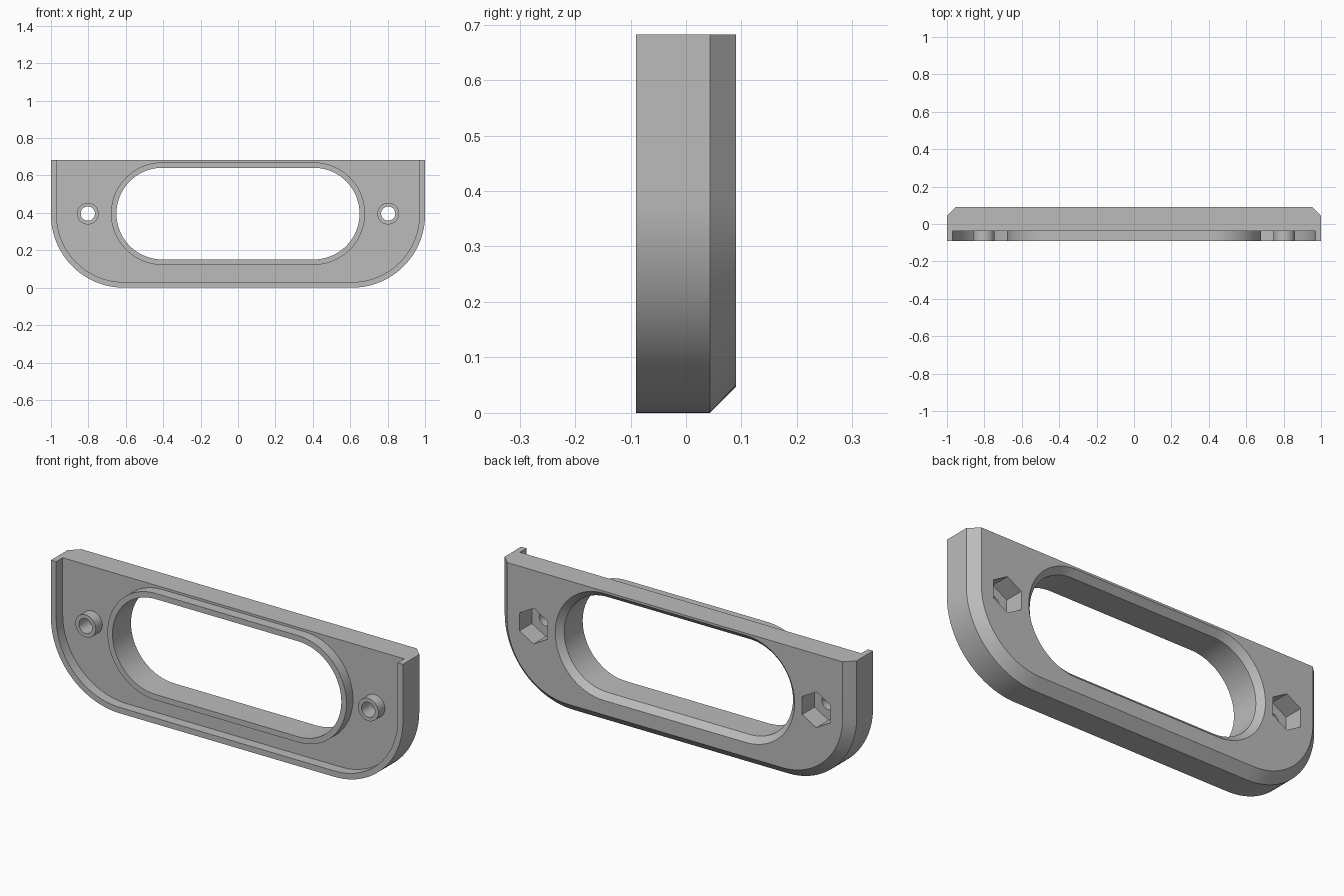
import bpy, bmesh
from math import sin, cos, pi, radians

if "Cube" in bpy.data.objects:
    bpy.data.objects.remove(bpy.data.objects["Cube"])

FRONT, BACK, TOP = -0.09, 0.09, 0.682
FLOOR = -0.037            # recessed front face
MID = 0.396               # height of opening and screw holes
SCREW_X = 0.803

grey = bpy.data.materials.new("plain grey")
grey.use_nodes = True
grey.diffuse_color = (0.5, 0.5, 0.5, 1)
grey.node_tree.nodes["Principled BSDF"].inputs["Base Color"].default_value = (0.5, 0.5, 0.5, 1)


def arc(cx, cz, r, start, end, n=24):
    return [(cx + r * cos(start + (end - start) * i / n),
             cz + r * sin(start + (end - start) * i / n)) for i in range(n + 1)]


def u_shape(inset, top):
    # flat top, two rounded lower corners
    r, side = 0.39, 1 - inset
    return ([(-side, top)] + arc(r - 1, r, r - inset, pi, 1.5 * pi)
            + arc(1 - r, r, r - inset, 1.5 * pi, 2 * pi) + [(side, top)])


def stadium(r):
    return arc(0.405, MID, r, -pi / 2, pi / 2, 36) + arc(-0.405, MID, r, pi / 2, 1.5 * pi, 36)


def polygon(x, r, n):
    # first corner points straight up
    return arc(x, MID, r, pi / 2, 2.5 * pi, n)[:-1]


def loft(name, sections):
    # solid through matching outlines, each given with its depth
    bm = bmesh.new()
    rings = [[bm.verts.new((x, y, z)) for x, z in pts] for pts, y in sections]
    for a, b in zip(rings, rings[1:]):
        for i in range(len(a)):
            j = (i + 1) % len(a)
            bm.faces.new((a[i], a[j], b[j], b[i]))
    bm.faces.new(rings[0])
    bm.faces.new(rings[-1])
    bmesh.ops.recalc_face_normals(bm, faces=bm.faces)
    mesh = bpy.data.meshes.new(name)
    bm.to_mesh(mesh)
    bm.free()
    mesh.materials.append(grey)
    obj = bpy.data.objects.new(name, mesh)
    bpy.context.collection.objects.link(obj)
    return obj


# plate with chamfered back edge
plate = loft("face_plate", [(u_shape(0, TOP), FRONT), (u_shape(0, TOP), 0.043),
                            (u_shape(0.047, TOP), BACK)])
bpy.context.view_layer.objects.active = plate
plate.select_set(True)


def combine(tool, operation):
    tool.hide_render = True
    mod = plate.modifiers.new(tool.name, "BOOLEAN")
    mod.operation, mod.solver, mod.object = operation, "EXACT", tool
    bpy.ops.object.modifier_apply(modifier=mod.name)
    bpy.data.objects.remove(tool)


# front recess, open at the top
recess = u_shape(0.03, TOP + 0.1)
combine(loft("recess", [(recess, FRONT - 0.1), (recess, FLOOR)]), "DIFFERENCE")

# raised lip around the opening, then the opening with its back chamfer
combine(loft("opening_lip", [(stadium(0.274), FRONT), (stadium(0.274), 0)]), "UNION")
combine(loft("opening", [(stadium(0.245), FRONT - 0.1), (stadium(0.245), BACK - 0.03),
                         (stadium(0.275), BACK), (stadium(0.285), BACK + 0.01)]), "DIFFERENCE")

# screw bosses, screw holes and hexagonal nut pockets
for x in (-SCREW_X, SCREW_X):
    boss, hole, nut = polygon(x, 0.058, 40), polygon(x, 0.038, 40), polygon(x, 0.092, 6)
    combine(loft("screw_boss", [(boss, FRONT), (boss, -0.02)]), "UNION")
    combine(loft("screw_hole", [(hole, FRONT - 0.1), (hole, BACK + 0.1)]), "DIFFERENCE")
    combine(loft("nut_pocket", [(nut, -0.01), (nut, BACK + 0.1)]), "DIFFERENCE")

bpy.ops.object.shade_smooth_by_angle(angle=radians(25))
